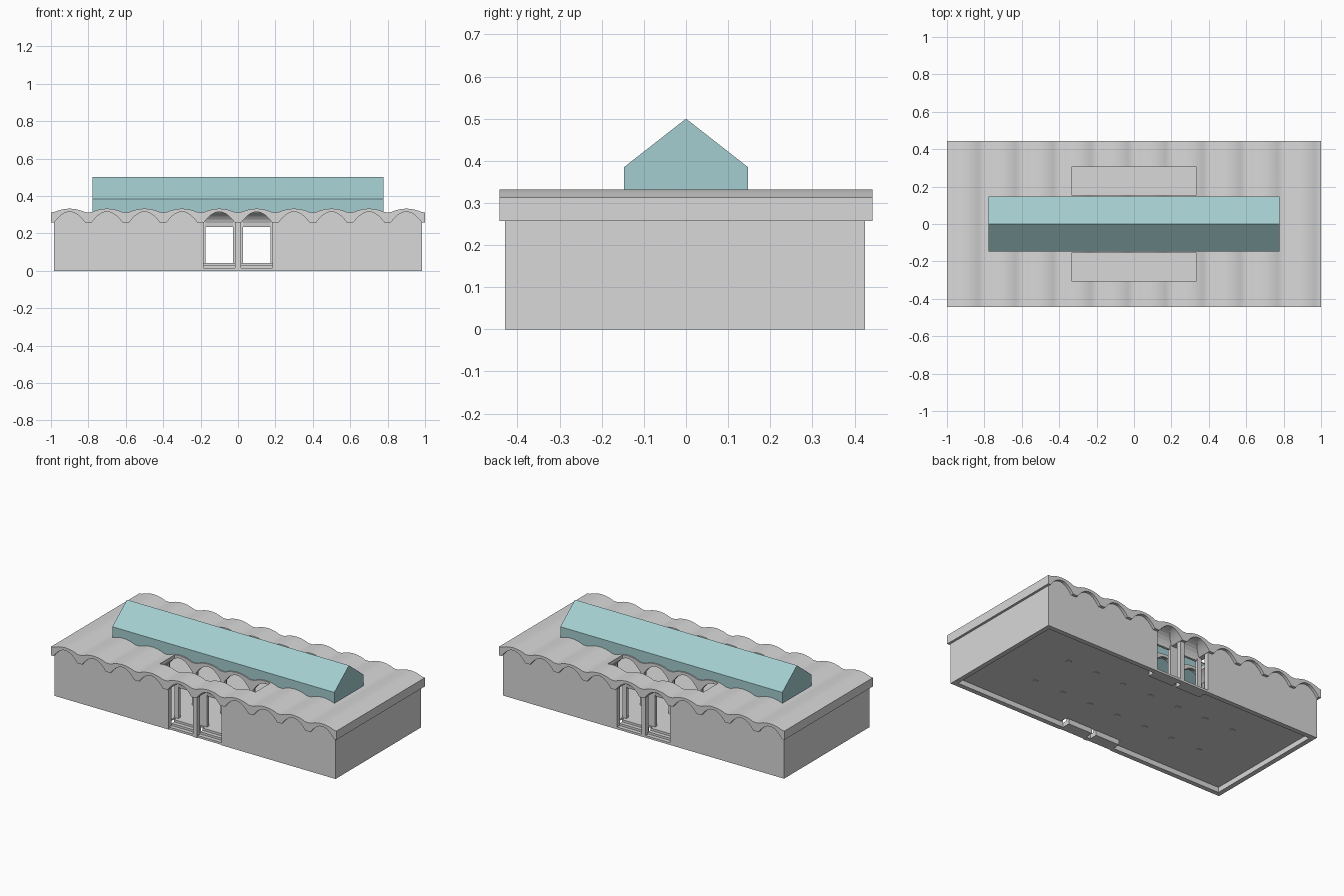
import bpy, bmesh, math

if "Cube" in bpy.data.objects:
    bpy.data.objects.remove(bpy.data.objects["Cube"])


def material(name, rgb):
    m = bpy.data.materials.new(name)
    m.diffuse_color = (*rgb, 1)
    m.use_nodes = True
    m.node_tree.nodes["Principled BSDF"].inputs["Base Color"].default_value = m.diffuse_color
    return m


GREY = material("concrete_grey", (0.69, 0.69, 0.69))
TEAL = material("pale_teal", (0.37, 0.61, 0.63))


def finish(bm, name, mat):
    bmesh.ops.recalc_face_normals(bm, faces=bm.faces)
    me = bpy.data.meshes.new(name)
    bm.to_mesh(me)
    bm.free()
    me.materials.append(mat)
    ob = bpy.data.objects.new(name, me)
    bpy.context.collection.objects.link(ob)
    return ob


def prism(name, pts, a, b, mat=GREY, axis="y"):
    """Extrude an outline: (x, z) along y, or (y, z) along x."""
    bm = bmesh.new()
    put = (lambda p, t: (p[0], t, p[1])) if axis == "y" else (lambda p, t: (t, p[0], p[1]))
    r0 = [bm.verts.new(put(p, a)) for p in pts]
    r1 = [bm.verts.new(put(p, b)) for p in pts]
    bm.faces.new(r0)
    bm.faces.new(r1[::-1])
    n = len(pts)
    for i in range(n):
        j = (i + 1) % n
        bm.faces.new((r0[i], r1[i], r1[j], r0[j]))
    return finish(bm, name, mat)


def box(name, x0, x1, y0, y1, z0, z1, mat=GREY):
    x0, x1 = sorted((x0, x1))
    y0, y1 = sorted((y0, y1))
    return prism(name, [(x0, z0), (x1, z0), (x1, z1), (x0, z1)], y0, y1, mat)


# Repeating vault curves, one bay every 0.2, with softened valleys
def offset(x):
    return abs((x + 1) % 0.2 - 0.1)


def top(x):
    u = offset(x)
    return 0.332 - 0.022 * (u / 0.09) ** 2 if u < 0.085 else 0.3124


def under(x):
    return max(0.257, 0.315 - 0.058 * (offset(x) / 0.083) ** 2)


def samples(x0, x1):
    inner = [i / 60 - 1 for i in range(121)]
    return [x0] + [x for x in inner if x0 + .002 < x < x1 - .002] + [x1]


# Vaulted roof, with two courtyard openings and one under the skylight
xs = samples(-1, 1)
roof = prism("vaulted_roof", [(x, top(x)) for x in xs] + [(x, under(x)) for x in xs[::-1]], -0.443, 0.443)
cutters = [box("courtyard_cutter", -0.335, 0.335, s * 0.155, s * 0.305, 0.2, 0.4) for s in (-1, 1)]
cutters.append(box("skylight_cutter", -0.76, 0.76, -0.13, 0.13, 0.2, 0.4))
bpy.context.view_layer.objects.active = roof
for c in cutters:
    m = roof.modifiers.new("opening", "BOOLEAN")
    m.operation = "DIFFERENCE"
    m.solver = "EXACT"
    m.object = c
    bpy.ops.object.modifier_apply(modifier=m.name)
    bpy.data.objects.remove(c)
bpy.ops.object.select_all(action="DESELECT")
roof.select_set(True)
bpy.ops.object.shade_smooth_by_angle(angle=math.radians(50))

# Outer walls following the vaults, with two doorways front and back
for side, y0, y1 in (("front", -0.43, -0.40), ("back", 0.395, 0.425)):
    for x0, x1 in ((-0.985, -0.185), (-0.015, 0.015), (0.185, 0.985)):
        ws = samples(x0, x1)
        prism(side + "_wall", [(x0, 0), (x1, 0)] + [(x, under(x) + 0.003) for x in ws[::-1]], y0, y1)
for s in (-1, 1):
    box("end_wall", s * .985, s * .955, -0.40, 0.395, 0, 0.27)

# Raised floor, notched at the entrances, open below
box("middle_floor", -0.2, 0.2, -0.355, 0.355, 0.032, 0.042)
for s in (-1, 1):
    box("side_floor", s * .2, s * .955, -0.40, 0.395, 0.032, 0.042)

# Entrances: steps, coved hood and jambs
for s in (-1, 1):
    for c in (-0.1, 0.1):
        for i in range(3):
            box("entrance_step", c - .085, c + .085, s * (0.425 - 0.025 * i), s * 0.35, 0.014 * i, 0.014 * (i + 1))
        arc = [(s * (0.425 - 0.08 * math.cos(t)), 0.235 + 0.077 * math.sin(t))
               for t in [math.pi / 2 * k / 6 for k in range(7)]]
        hood = prism("entrance_hood", [(s * 0.33, 0.312), (s * 0.33, 0.235)] + arc,
                     c - .085, c + .085, axis="x")
        for e in (-1, 1):
            box("door_jamb", c + e * 0.073, c + e * 0.1, s * .34 - .01, s * .34 + .01, 0.04, 0.26)

# Columns along the central hall
for s in (-1, 1):
    for i in range(-3, 4):
        box("hall_column", i * .2 - .015, i * .2 + .015, s * .145 - .01, s * .145 + .01, 0.03, 0.262)

# Gabled skylight, open underneath
sky = prism("gabled_skylight", [(-.147, .31), (.147, .31), (.147, .385), (0, .5), (-.147, .385)],
            -0.778, 0.778, TEAL, "x")
bm = bmesh.new()
bm.from_mesh(sky.data)
bmesh.ops.delete(bm, geom=[f for f in bm.faces if f.normal.z < -0.9], context="FACES")
bm.to_mesh(sky.data)
bm.free()
